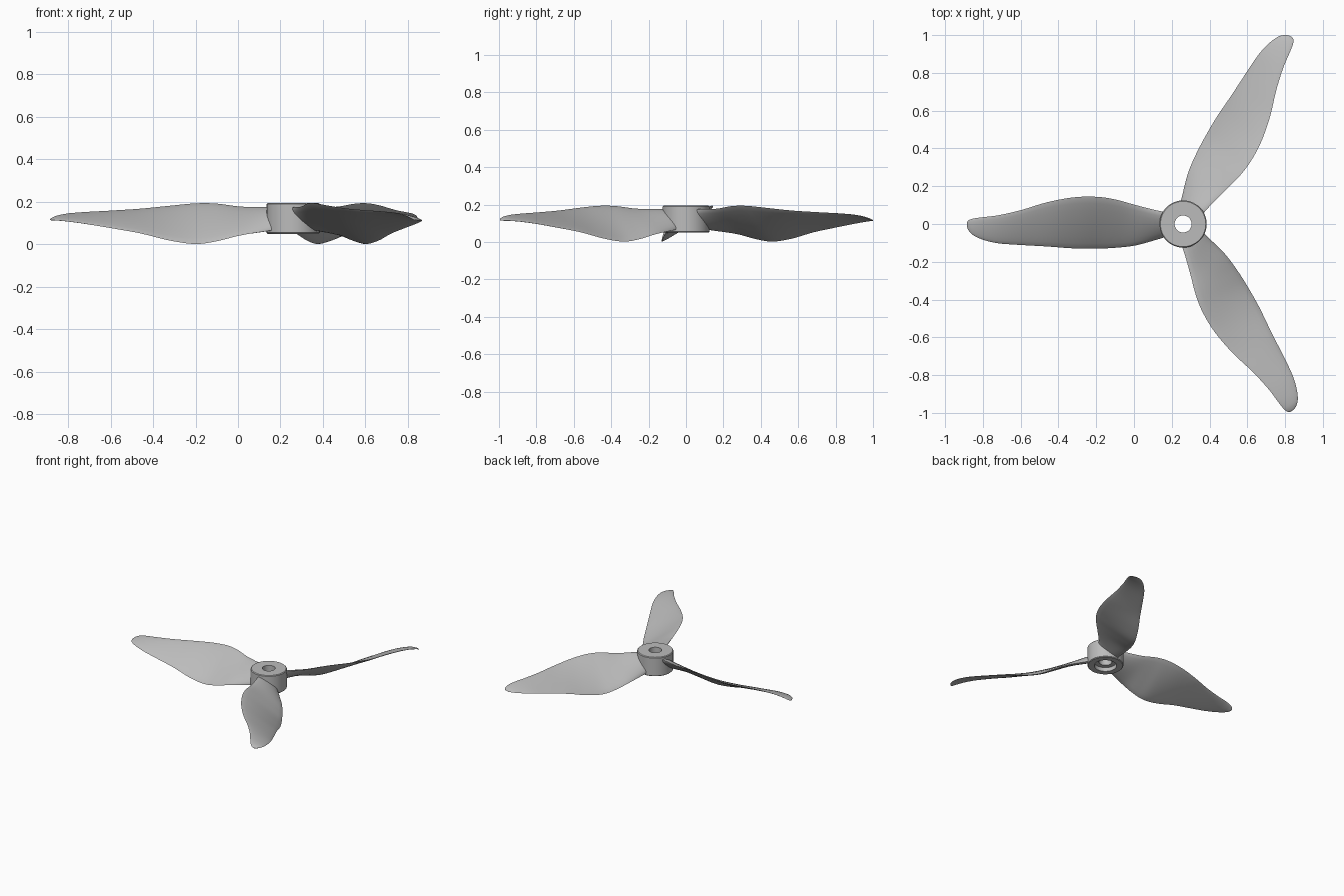
import bpy, bmesh, math
from mathutils import Matrix, Vector

default = bpy.data.objects.get("Cube")
if default:
    bpy.data.objects.remove(default, do_unlink=True)

HUB_X = 0.26
SECTION_HALF = 9      # points across each face of a blade section
SUBSTEPS = 5          # rings between blade stations

grey = bpy.data.materials.new("light grey")
grey.use_nodes = True
grey.diffuse_color = (0.5, 0.5, 0.5, 1)
grey.node_tree.nodes["Principled BSDF"].inputs["Base Color"].default_value = (0.5, 0.5, 0.5, 1)


def make_object(name, bm, angle):
    bmesh.ops.recalc_face_normals(bm, faces=bm.faces)
    mesh = bpy.data.meshes.new(name)
    bm.to_mesh(mesh)
    bm.free()
    mesh.materials.append(grey)
    obj = bpy.data.objects.new(name, mesh)
    bpy.context.collection.objects.link(obj)
    bpy.ops.object.select_all(action="DESELECT")
    obj.select_set(True)
    bpy.context.view_layer.objects.active = obj
    bpy.ops.object.shade_smooth_by_angle(angle=math.radians(angle))
    return obj


def bridge(bm, a, b):
    n = len(a)
    for i in range(n):
        j = (i + 1) % n
        bm.faces.new((a[i], a[j], b[j], b[i]))


def catmull(p, t):
    a, b, c, d = p
    return 0.5 * (2 * b + (c - a) * t + (2 * a - 5 * b + 4 * c - d) * t * t
                  + (3 * b - a - 3 * c + d) * t ** 3)


# Hub: closed profile (radius, height) spun about z, recessed underneath
def build_hub():
    profile = [(0.045, 0.195), (0.12, 0.195), (0.125, 0.19), (0.125, 0.055),
               (0.12, 0.05), (0.078, 0.05), (0.078, 0.08), (0.045, 0.08)]
    bm = bmesh.new()
    rings = []
    for i in range(64):
        a = math.tau * i / 64
        rings.append([bm.verts.new((HUB_X + r * math.cos(a), r * math.sin(a), z))
                      for r, z in profile])
    for i, ring in enumerate(rings):
        bridge(bm, ring, rings[(i + 1) % 64])
    make_object("hub", bm, 30)


# Blade stations: radius, trailing offset, trailing z, leading offset, leading z, thickness
STATIONS = [
    (0.08, -0.065, 0.17, 0.065, 0.07, 0.05),
    (0.13, -0.07, 0.175, 0.08, 0.062, 0.045),
    (0.25, -0.1, 0.178, 0.113, 0.042, 0.028),
    (0.36, -0.13, 0.192, 0.126, 0.015, 0.024),
    (0.46, -0.144, 0.193, 0.13, 0.002, 0.024),
    (0.58, -0.141, 0.182, 0.129, 0.018, 0.022),
    (0.72, -0.115, 0.168, 0.119, 0.052, 0.02),
    (0.86, -0.073, 0.159, 0.111, 0.077, 0.018),
    (0.98, -0.046, 0.152, 0.102, 0.097, 0.016),
    (1.06, -0.036, 0.145, 0.083, 0.108, 0.014),
    (1.11, -0.029, 0.135, 0.06, 0.113, 0.012),
    (1.135, -0.02, 0.125, 0.035, 0.114, 0.008),
    (1.145, -0.008, 0.117, 0.012, 0.115, 0.003),
]


def blade_section(bm, station, matrix):
    r, y0, z0, y1, z1, thick = station
    start, end = Vector((r, y0, z0)), Vector((r, y1, z1))
    normal = Vector((1, 0, 0)).cross(end - start).normalized()
    points = []
    for i in range(2 * SECTION_HALF):
        a = math.pi * i / SECTION_HALF
        mid = start.lerp(end, (1 - math.cos(a)) / 2)
        height = math.copysign(abs(math.sin(a)) ** 1.2, math.sin(a))
        points.append(bm.verts.new(matrix @ (mid + normal * thick / 2 * height)))
    return points


def build_blade(name, degrees):
    matrix = Matrix.Translation((HUB_X, 0, 0)) @ Matrix.Rotation(math.radians(degrees), 4, "Z")
    last = len(STATIONS) - 1
    bm = bmesh.new()
    rings = []
    for i in range(last):
        near = [STATIONS[max(0, min(last, i + k))] for k in (-1, 0, 1, 2)]
        for s in range(SUBSTEPS):
            station = [catmull(p, s / SUBSTEPS) for p in zip(*near)]
            rings.append(blade_section(bm, station, matrix))
    rings.append(blade_section(bm, STATIONS[-1], matrix))
    for a, b in zip(rings, rings[1:]):
        bridge(bm, a, b)
    bm.faces.new(rings[0])
    bm.faces.new(rings[-1])
    make_object(name, bm, 50)


build_hub()
for blade_name, heading in (("right_blade", 180), ("back_left_blade", 60), ("front_left_blade", -60)):
    build_blade(blade_name, heading)
